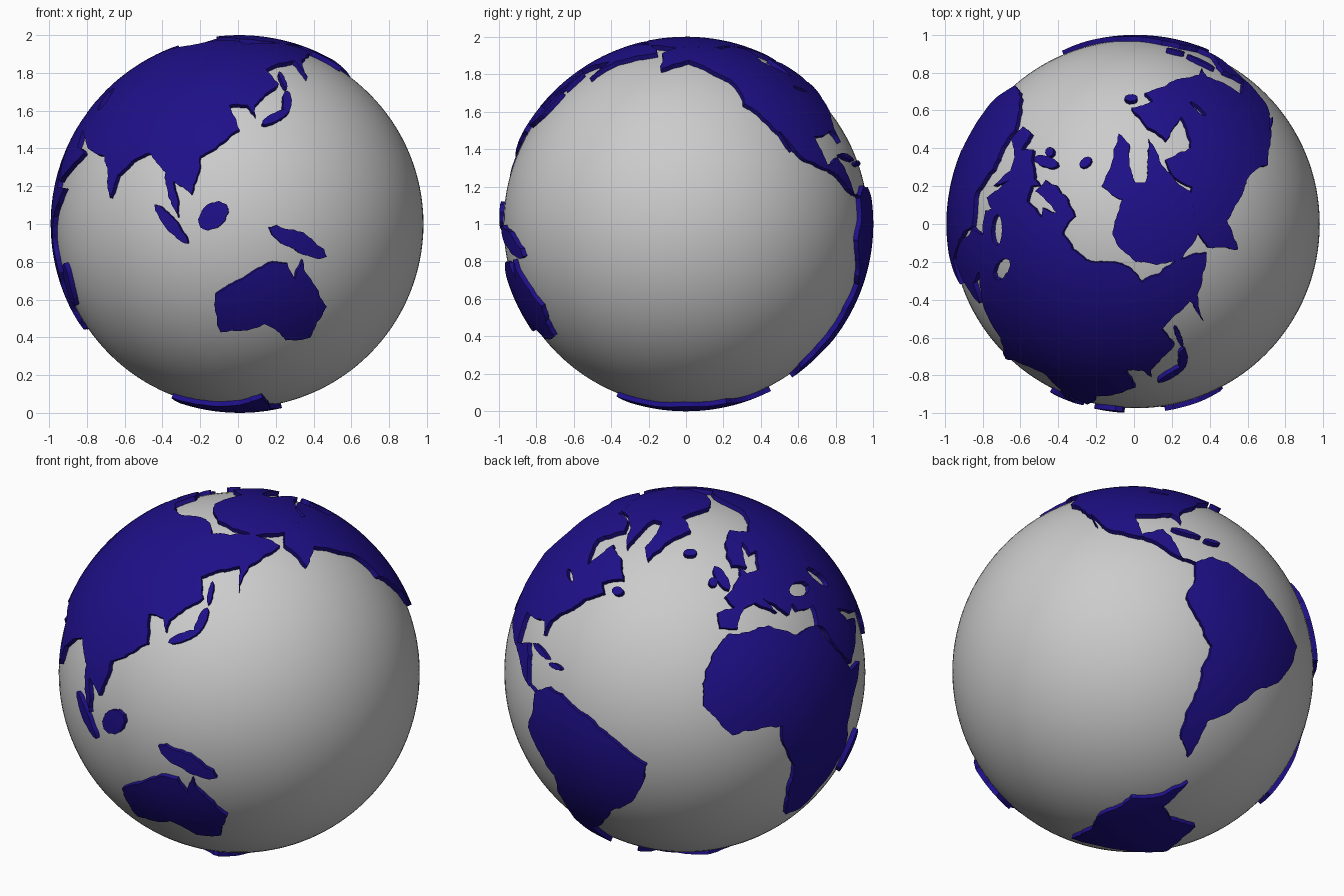
import bpy, bmesh, random
from math import radians, sin, cos, sqrt, pi
from mathutils import Vector
from mathutils.geometry import delaunay_2d_cdt

if "Cube" in bpy.data.objects:
    bpy.data.objects.remove(bpy.data.objects["Cube"])

random.seed(4)
CENTRE = (0.008, 0, 1)
FRONT_LON = 122          # longitude facing -y
SEA, LAND = 0.974, 1.0   # radii

blue = bpy.data.materials.new("land_blue")
blue.diffuse_color = (0.013, 0.005, 0.25, 1)
blue.use_nodes = True
blue.node_tree.nodes["Principled BSDF"].inputs["Base Color"].default_value = blue.diffuse_color


def spot(lon, lat):
    d, f = radians(lon - FRONT_LON), radians(lat)
    return Vector((cos(f) * sin(d), -cos(f) * cos(d), sin(f)))


def lens(lon1, lat1, lon2, lat2, width):
    # leaf-shaped outline between two spots
    a, b = spot(lon1, lat1), spot(lon2, lat2)
    side = a.cross(b).normalized() * width / 2
    ring = []
    for i in range(10):
        t = 2 * pi * i / 10
        ring.append(a.lerp(b, (1 - cos(t)) / 2) + side * sin(t))
    return [p.normalized() for p in ring]


def rough(a, b):
    # split a stretch of coast again and again, nudging each midpoint
    size = (b - a).length
    if size < 0.024:
        return [a]
    m = (a + b).normalized()
    m = (m + m.cross(b - a) * random.uniform(-0.09, 0.09)).normalized()
    return rough(a, m) + rough(m, b)


def coast(loop):
    return [p for a, b in zip(loop, loop[1:] + loop[:1]) for p in rough(a, b)]


def land(name, outline, holes=()):
    # fill the coastline in a stereographic plane, wrap it back, raise it
    loops = [coast(l) for l in [outline, *holes]]
    c = sum(loops[0], Vector()).normalized()
    u = c.orthogonal().normalized()
    v = c.cross(u)
    flat = [[Vector((p.dot(u), p.dot(v))) / (1 + p.dot(c)) for p in l] for l in loops]
    segs = [(a.x, a.y, b.x, b.y) for l in flat for a, b in zip(l, l[1:] + l[:1])]

    def inside(x, y):
        hit = False
        for ax, ay, bx, by in segs:
            if (ay > y) != (by > y) and x < ax + (y - ay) * (bx - ax) / (by - ay):
                hit = not hit
        return hit

    verts, edges = [], []
    for l in flat:
        s, n = len(verts), len(l)
        verts += l
        edges += [(s + i, s + (i + 1) % n) for i in range(n)]
    g = 0.024
    xs, ys = [p.x for p in flat[0]], [p.y for p in flat[0]]
    for i in range(int(min(xs) / g) - 1, int(max(xs) / g) + 2):
        for j in range(int(min(ys) / g) - 1, int(max(ys) / g) + 2):
            if inside(i * g, j * g):
                verts.append(Vector((i * g, j * g)))
    res = delaunay_2d_cdt(verts, edges, [], 0, 1e-6)
    bm = bmesh.new()
    bv = []
    for p in res[0]:
        s = p.length_squared
        q = (2 * p.x * u + 2 * p.y * v + (1 - s) * c) / (1 + s)
        bv.append(bm.verts.new(q * (SEA - 0.015)))
    for f in res[2]:
        m = sum((res[0][i] for i in f), Vector((0, 0))) / len(f)
        if inside(m.x, m.y):
            bm.faces.new([bv[i] for i in f])
    bmesh.ops.delete(bm, geom=[w for w in bm.verts if not w.link_faces], context='VERTS')
    ext = bmesh.ops.extrude_face_region(bm, geom=bm.faces[:])
    for e in ext['geom']:
        if isinstance(e, bmesh.types.BMVert):
            e.co = e.co.normalized() * LAND
    bmesh.ops.recalc_face_normals(bm, faces=bm.faces[:])
    me = bpy.data.meshes.new(name)
    bm.to_mesh(me)
    bm.free()
    me.shade_smooth()
    me.set_sharp_from_angle(angle=radians(30))
    me.materials.append(blue)
    ob = bpy.data.objects.new(name, me)
    ob.location = CENTRE
    bpy.context.collection.objects.link(ob)


def mapped(pts):
    return [spot(*p) for p in pts]


# Ocean ball
bpy.ops.mesh.primitive_uv_sphere_add(segments=128, ring_count=64, radius=SEA, location=CENTRE)
bpy.context.object.name = "ocean_sphere"
bpy.ops.object.shade_smooth()

# Continents as simple (longitude, latitude) corners
land("europe_and_asia", mapped([
    (33, 30), (36, 36), (27, 37), (26, 40), (22, 37), (13, 45), (17, 39), (9, 44), (3, 43), (-2, 37), (-9, 38),
    (-9, 43), (-1, 44), (-4, 48), (8, 54), (10, 57), (12, 54), (20, 54), (28, 60), (22, 60), (24, 65), (14, 56),
    (6, 58), (6, 62), (25, 71), (40, 67), (68, 71), (104, 77), (128, 72), (190, 66), (163, 60), (157, 51),
    (157, 60), (136, 55), (140, 48), (128, 39), (128, 35), (125, 39), (118, 39), (122, 30), (109, 21), (107, 9),
    (101, 13), (103, 2), (98, 16), (91, 22), (80, 15), (78, 8), (72, 21), (57, 26), (49, 30), (52, 24), (59, 22),
    (44, 13), (35, 29)]),
    [lens(28, 43, 41, 42, .08), lens(48, 46, 53, 37, .08)])
land("africa", mapped([
    (33, 30), (20, 31), (11, 36), (-6, 36), (-17, 21), (-17, 14), (-8, 4), (9, 4), (9, -1), (14, -11), (18, -34),
    (26, -34), (35, -23), (40, -15), (39, -5), (51, 11), (43, 11)]))
land("australia", mapped([
    (114, -22), (123, -17), (131, -12), (137, -12), (140, -17), (142, -11), (147, -19), (153, -26), (150, -37),
    (140, -38), (131, -32), (115, -35)]))
land("north_america", mapped([
    (-166, 66), (-156, 71), (-115, 69), (-95, 71), (-83, 68), (-94, 60), (-81, 52), (-78, 62), (-65, 59),
    (-56, 52), (-66, 49), (-62, 46), (-70, 42), (-81, 31), (-81, 26), (-84, 30), (-97, 28), (-95, 18), (-88, 21),
    (-84, 14), (-82, 9), (-77, 8), (-86, 11), (-105, 20), (-113, 30), (-110, 23), (-124, 40), (-125, 49),
    (-146, 61), (-162, 56)]),
    [lens(-91, 47, -82, 45, .03)])
land("south_america", mapped([
    (-78, 8), (-72, 12), (-51, 4), (-35, -6), (-40, -20), (-48, -26), (-57, -37), (-65, -42), (-67, -55),
    (-74, -50), (-71, -19), (-81, -5), (-78, 3)]))
land("antarctica", mapped([
    (-57, -63), (-60, -75), (-30, -77), (0, -70), (55, -67), (140, -67), (168, -77), (-150, -77), (-100, -73),
    (-68, -70)]))

# Arctic land over the pole, as (x, y) seen from straight above
arctic = [(-.09, .48), (-.13, .31), (-.18, .2), (-.07, .13), (-.12, -.06), (0, -.2), (.22, -.2), (.32, -.08),
          (.3, .16), (.15, .3), (.07, .45), (.05, .22), (0, .22), (-.03, .42)]
land("arctic_land", [Vector((x, y, sqrt(1 - x * x - y * y))) for x, y in arctic])

# Islands as leaf shapes
for name, leaf in {
    "east_africa_island": (50, -12, 45, -26, .09),
    "papua_island": (131, -1, 150, -10, .1),
    "borneo_island": (110, -1, 118, 6, .13),
    "sumatra_island": (95, 6, 106, -6, .06),
    "japan_south": (130, 32, 141, 37, .05),
    "japan_north": (140, 36, 143, 45, .05),
    "sakhalin_island": (143, 46, 143, 54, .03),
    "britain": (-1, 50, -5, 59, .06),
    "ireland": (-9, 52, -7, 55, .05),
    "iceland": (-24, 65, -14, 65, .05),
    "newfoundland": (-59, 48, -53, 48, .05),
    "cuba": (-85, 22, -75, 20, .03),
    "hispaniola": (-74, 19, -68, 19, .03),
}.items():
    land(name, lens(*leaf))
